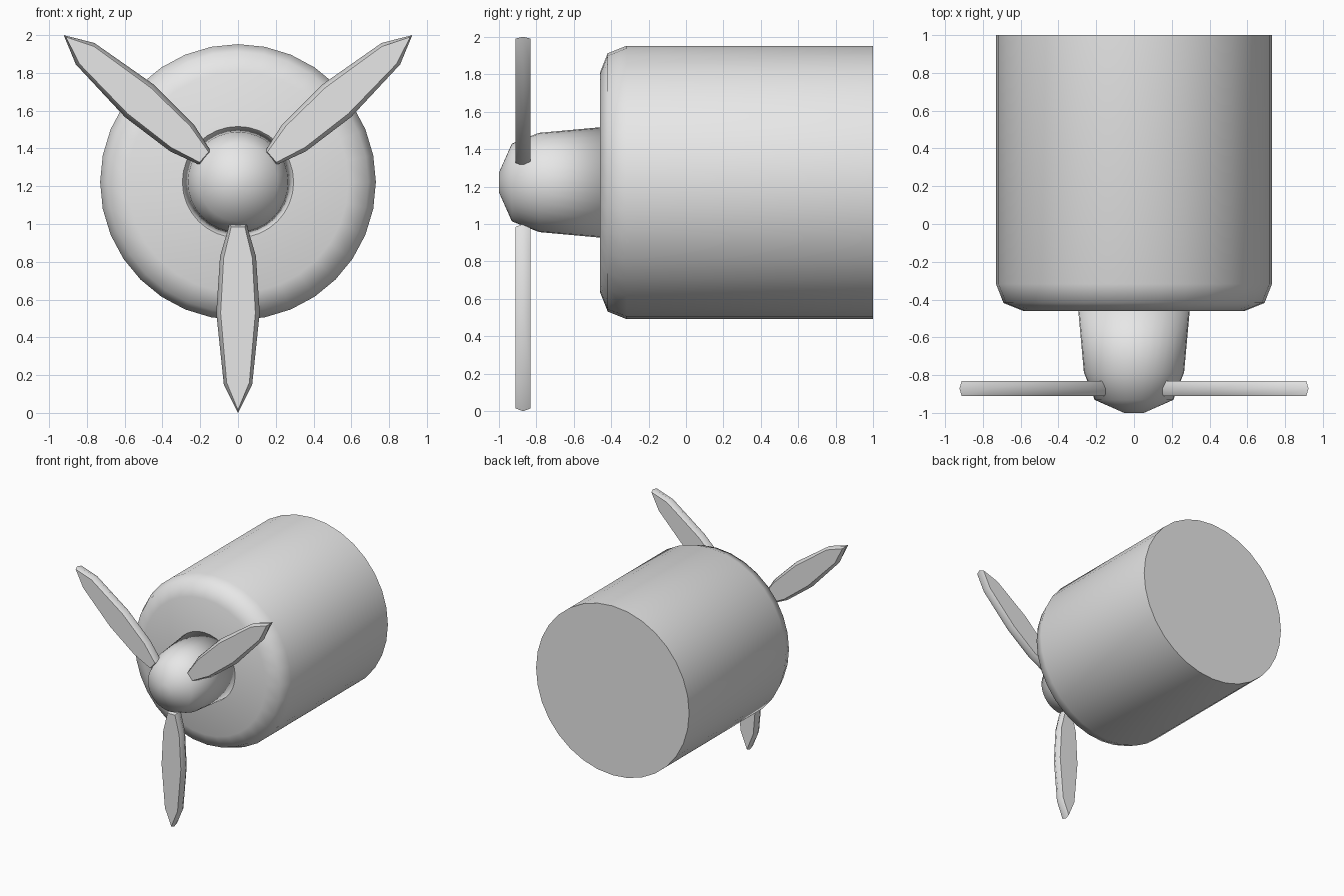
import bpy, bmesh, math
from mathutils import Matrix, Vector

cube = bpy.data.objects.get("Cube")
if cube:
    bpy.data.objects.remove(cube, do_unlink=True)

AXIS_Z = 1.222   # height of the engine axis
SIDES = 32

grey = bpy.data.materials.new("light grey")
grey.use_nodes = True
grey.diffuse_color = (0.8, 0.8, 0.8, 1)
grey.node_tree.nodes["Principled BSDF"].inputs["Base Color"].default_value = (0.8, 0.8, 0.8, 1)


def finish(name, bm, smooth_angle):
    bmesh.ops.recalc_face_normals(bm, faces=bm.faces[:])
    mesh = bpy.data.meshes.new(name)
    bm.to_mesh(mesh)
    bm.free()
    mesh.materials.append(grey)
    obj = bpy.data.objects.new(name, mesh)
    bpy.context.collection.objects.link(obj)
    bpy.ops.object.select_all(action='DESELECT')
    obj.select_set(True)
    bpy.context.view_layer.objects.active = obj
    bpy.ops.object.shade_smooth_by_angle(angle=math.radians(smooth_angle))
    return obj


def skin(bm, loops):
    """Bridge matching vertex loops and cap both ends."""
    n = len(loops[0])
    for a, b in zip(loops, loops[1:]):
        for i in range(n):
            j = (i + 1) % n
            bm.faces.new((a[i], a[j], b[j], b[i]))
    bm.faces.new(loops[0])
    bm.faces.new(loops[-1])


def turned(name, profile, smooth_angle):
    """Solid of revolution about the y axis from (y, radius) pairs."""
    bm = bmesh.new()
    loops = []
    for y, r in profile:
        angles = [2 * math.pi * i / SIDES for i in range(SIDES)]
        loops.append([bm.verts.new((r * math.cos(a), y, AXIS_Z + r * math.sin(a)))
                      for a in angles])
    skin(bm, loops)
    return finish(name, bm, smooth_angle)


def blade(name, root, degrees):
    """Flat pointed blade with a ridge round its rim, growing from root."""
    # distance along the blade, half width
    half = [(0, 0.045), (0.17, 0.095), (0.47, 0.115), (0.85, 0.075)]
    length = 1.0
    outline = half + [(length, 0)] + [(u, -w) for u, w in reversed(half)]
    bm = bmesh.new()
    loops = []
    for depth, width, stretch in ((-0.04, 0.8, 0.97), (0, 1, 1), (0.04, 0.8, 0.97)):
        loops.append([bm.verts.new((0.5 + (u - 0.5) * stretch, depth, w * width))
                      for u, w in outline])
    skin(bm, loops)
    turn = Matrix.Rotation(-math.radians(degrees), 4, 'Y')
    bm.transform(Matrix.Translation(Vector((root[0], -0.87, root[1]))) @ turn)
    return finish(name, bm, 61)


# Cowl with a rounded front rim and a flat back
turned("engine_cowl", [(1, 0.73), (-0.317, 0.73), (-0.418, 0.69), (-0.46, 0.585)], 75)

# Hub, smooth all the way round to its hidden back
turned("propeller_spinner",
       [(-0.455, 0.295), (-0.785, 0.265), (-0.93, 0.208), (-1, 0.05)], 180)

# Three propeller blades
blade("lower_blade", (0, 1.0), -90)
blade("upper_left_blade", (0.168, 1.344), 41)
blade("upper_right_blade", (-0.168, 1.344), 139)
